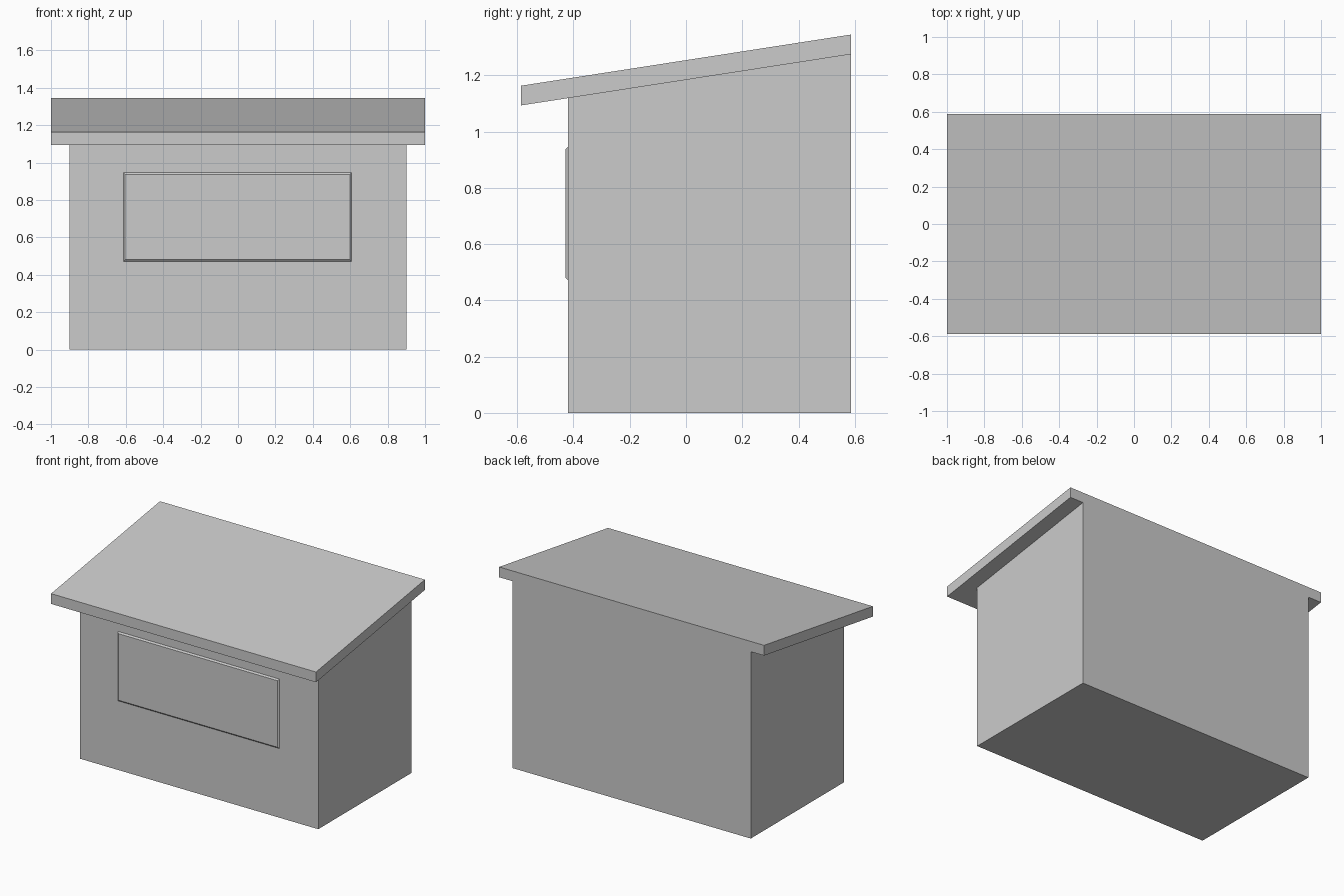
import bpy, bmesh

cube = bpy.data.objects.get("Cube")
if cube:
    bpy.data.objects.remove(cube, do_unlink=True)

grey = bpy.data.materials.new("plain_grey")
grey.use_nodes = True
colour = (0.6, 0.6, 0.6, 1)
grey.diffuse_color = colour
grey.node_tree.nodes["Principled BSDF"].inputs["Base Color"].default_value = colour

BACK, FRONT, EAVE = 0.587, -0.42, -0.587
THICK = 0.07


def underside(y):
    """Height of the sloping roof's lower face at depth y."""
    return 1.093 + (y - EAVE) * 0.182 / (BACK - EAVE)


def loft(name, ring_a, ring_b):
    """Closed solid between two matching outlines."""
    bm = bmesh.new()
    a = [bm.verts.new(p) for p in ring_a]
    b = [bm.verts.new(p) for p in ring_b]
    bm.faces.new(a)
    bm.faces.new(b)
    for i in range(len(a)):
        j = (i + 1) % len(a)
        bm.faces.new((a[i], a[j], b[j], b[i]))
    bmesh.ops.recalc_face_normals(bm, faces=bm.faces)
    mesh = bpy.data.meshes.new(name)
    bm.to_mesh(mesh)
    bm.free()
    mesh.materials.append(grey)
    obj = bpy.data.objects.new(name, mesh)
    bpy.context.collection.objects.link(obj)
    return obj


def extrude_side(name, profile, half_width):
    """Side profile of (y, z) points extended across the width."""
    return loft(name, *[[(x, y, z) for y, z in profile]
                        for x in (-half_width, half_width)])


def front_rectangle(y, inset):
    """Outline of the serving hatch at depth y."""
    left, right, low, high = -0.613 + inset, 0.608 - inset, 0.472 + inset, 0.946 - inset
    return [(left, y, low), (right, y, low), (right, y, high), (left, y, high)]


# Kiosk walls, cut to the slope of the roof
extrude_side("walls", [(FRONT, 0), (BACK, 0), (BACK, underside(BACK)),
                       (FRONT, underside(FRONT))], 0.9)

# Overhanging sloped roof slab
extrude_side("roof", [(EAVE, underside(EAVE)), (BACK, underside(BACK)),
                      (BACK, underside(BACK) + THICK),
                      (EAVE, underside(EAVE) + THICK)], 1.0)

# Raised hatch panel with chamfered edges
loft("hatch_panel", front_rectangle(FRONT, 0), front_rectangle(FRONT - 0.009, 0.01))
